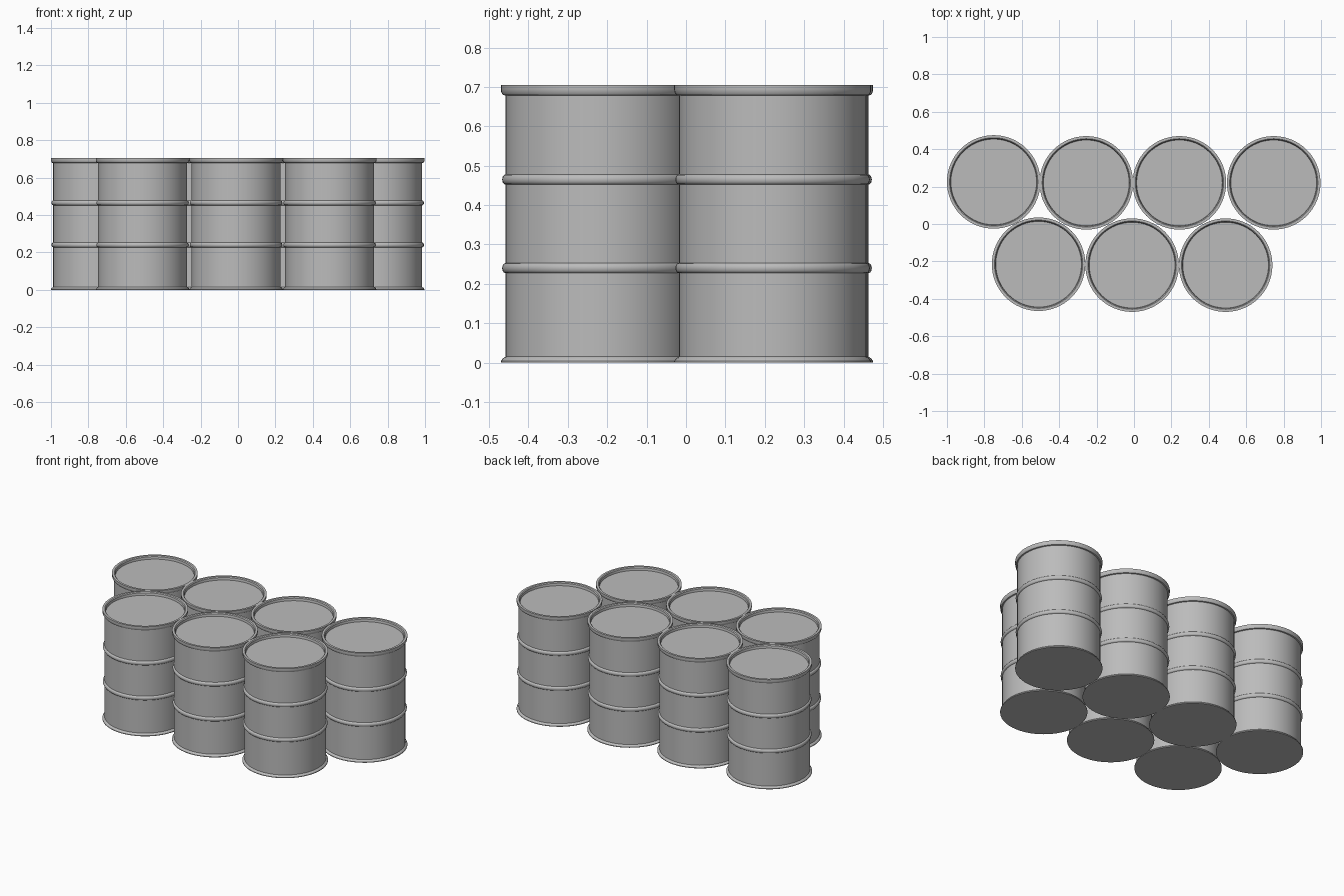
import bpy, bmesh, math

cube = bpy.data.objects.get("Cube")
if cube:
    bpy.data.objects.remove(cube, do_unlink=True)

SIDES = 64
BODY = 0.238   # wall radius
RIM = 0.25     # outer radius of the end rims

steel = bpy.data.materials.new("grey steel")
steel.use_nodes = True
steel.diffuse_color = (0.5, 0.5, 0.5, 1)
steel.node_tree.nodes["Principled BSDF"].inputs["Base Color"].default_value = (0.5, 0.5, 0.5, 1)


def rolled_hoop(z, bulge=0.009, half=0.013, steps=6):
    """Rounded ridge around the wall, as (radius, height) points."""
    angles = [math.pi * i / steps for i in range(steps + 1)]
    return [(BODY + bulge * math.sin(a), z - half * math.cos(a)) for a in angles]


# Half profile from the centre of the base to the centre of the sunken lid
profile = [(0, 0), (RIM, 0), (RIM, 0.004), (0.245, 0.011), (BODY, 0.015)]
profile += rolled_hoop(0.24) + rolled_hoop(0.465)
profile += [(BODY, 0.678), (0.245, 0.68), (0.249, 0.686), (RIM, 0.694), (RIM, 0.705),
            (0.236, 0.705), (0.231, 0.7), (0.229, 0.685), (0, 0.685)]


def drum_mesh():
    bm = bmesh.new()
    verts = [bm.verts.new((r, 0, z)) for r, z in profile]
    edges = [bm.edges.new(pair) for pair in zip(verts, verts[1:])]
    bmesh.ops.spin(bm, geom=verts + edges, cent=(0, 0, 0), axis=(0, 0, 1),
                   angle=math.tau, steps=SIDES, use_merge=True)
    bmesh.ops.remove_doubles(bm, verts=bm.verts, dist=0.0001)
    bmesh.ops.recalc_face_normals(bm, faces=bm.faces)
    mesh = bpy.data.meshes.new("drum")
    bm.to_mesh(mesh)
    bm.free()
    mesh.materials.append(steel)
    return mesh


# Two staggered rows of drums sharing one mesh
mesh = drum_mesh()
rows = {
    "back_drum": [(-0.75, 0.225), (-0.255, 0.22), (0.243, 0.22), (0.747, 0.22)],
    "front_drum": [(-0.51, -0.215), (-0.01, -0.22), (0.49, -0.22)],
}
drums = []
for name, places in rows.items():
    for i, (x, y) in enumerate(places, 1):
        drum = bpy.data.objects.new(f"{name}_{i}", mesh)
        drum.location = (x, y, 0)
        bpy.context.collection.objects.link(drum)
        drums.append(drum)

# Smooth walls, crisp rims
bpy.ops.object.select_all(action="DESELECT")
drums[0].select_set(True)
bpy.context.view_layer.objects.active = drums[0]
bpy.ops.object.shade_smooth_by_angle(angle=math.radians(35))
